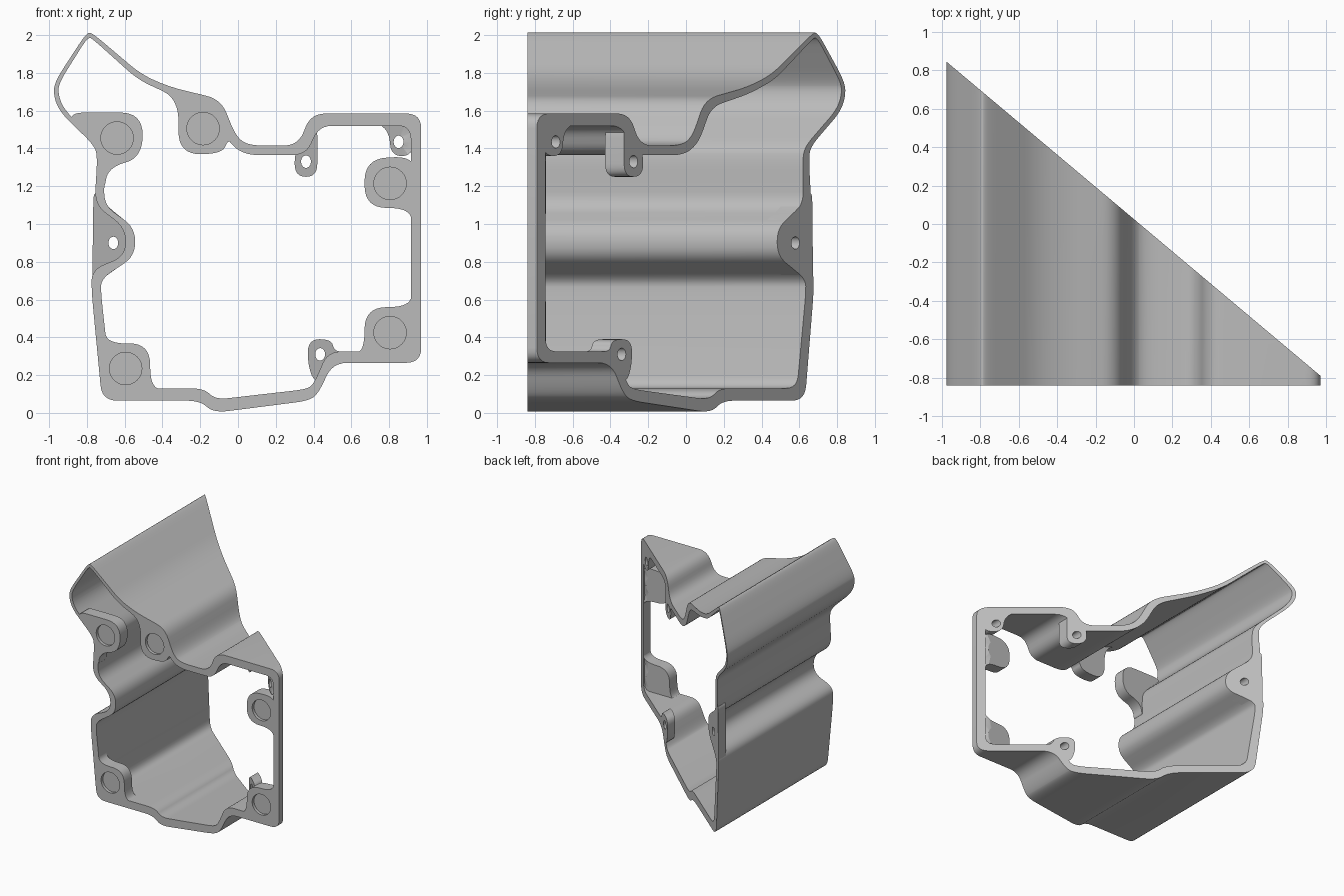
import bpy
import bmesh
import math
from mathutils import Vector

FRONT = -0.84

if "Cube" in bpy.data.objects:
    bpy.data.objects.remove(bpy.data.objects["Cube"], do_unlink=True)

grey = bpy.data.materials.new("cast grey")
grey.use_nodes = True
grey.diffuse_color = (0.5, 0.5, 0.5, 1)
grey.node_tree.nodes["Principled BSDF"].inputs["Base Color"].default_value = (0.5, 0.5, 0.5, 1)


def front_plane(x):
    return FRONT


def slant_plane(x):
    return 0.025 - 0.84 * x


def rounded(points, radius, steps=6):
    """Round every corner of a closed outline, keeping straight runs straight."""
    outline = []
    corners = [Vector(p) for p in points]
    for i, corner in enumerate(corners):
        arms = []
        for other in (corners[i - 1], corners[(i + 1) % len(corners)]):
            arm = other - corner
            arms.append(corner + arm.normalized() * min(radius, arm.length * 0.49))
        for k in range(steps + 1):
            t = k / steps
            outline.append(arms[0] * (1 - t) ** 2 + corner * 2 * t * (1 - t) + arms[1] * t ** 2)
    return outline


def ellipse(centre, rx, rz, count=32):
    turn = 2 * math.pi / count
    return [Vector((centre[0] + rx * math.cos(i * turn), centre[1] + rz * math.sin(i * turn)))
            for i in range(count)]


def prism(name, loops, near, far):
    """Fill the loops (outline first, then holes) and extrude from near(x) to far(x)."""
    bm = bmesh.new()
    edges = []
    for loop in loops:
        verts = [bm.verts.new((p.x, 0, p.y)) for p in loop]
        edges += [bm.edges.new((verts[i - 1], verts[i])) for i in range(len(verts))]
    bmesh.ops.triangle_fill(bm, edges=edges, use_beauty=True, normal=(0, -1, 0))
    near_verts = list(bm.verts)
    result = bmesh.ops.extrude_face_region(bm, geom=list(bm.faces), use_keep_orig=True)
    far_verts = [g for g in result["geom"] if isinstance(g, bmesh.types.BMVert)]
    for verts, plane in ((near_verts, near), (far_verts, far)):
        for v in verts:
            v.co.y = plane(v.co.x)
    bmesh.ops.recalc_face_normals(bm, faces=bm.faces)
    mesh = bpy.data.meshes.new(name)
    bm.to_mesh(mesh)
    bm.free()
    mesh.materials.append(grey)
    obj = bpy.data.objects.new(name, mesh)
    bpy.context.collection.objects.link(obj)
    bpy.ops.object.select_all(action="DESELECT")
    obj.select_set(True)
    bpy.context.view_layer.objects.active = obj
    bpy.ops.object.shade_smooth_by_angle(angle=math.radians(30))
    return obj


# Housing wall: outer and inner outlines, square at the front and cut on a slant behind
outer = [
    (-.8, 2.015), (-.96, 1.77), (-.98, 1.7), (-.95, 1.6), (-.755, 1.41), (-.745, 1.34),
    (-.76, 1.1), (-.595, .98), (-.595, .83), (-.775, .76), (-.775, .64), (-.72, .065),
    (-.2, .065), (-.13, 0), (.38, .065), (.43, .11), (.5, .265), (.97, .265),
    (.97, 1.585), (.385, 1.585), (.32, 1.415), (.06, 1.415), (-.01, 1.46),
    (-.09, 1.66), (-.36, 1.725), (-.51, 1.79), (-.77, 2.01)]
inner = [
    (-.795, 1.99), (-.94, 1.76), (-.955, 1.7), (-.925, 1.61), (-.72, 1.41), (-.705, 1.34),
    (-.71, 1.1), (-.545, .98), (-.545, .83), (-.725, .71), (-.725, .63), (-.67, .13),
    (-.18, .13), (-.12, .07), (.36, .125), (.4, .15), (.475, .325), (.915, .325),
    (.915, 1.52), (.43, 1.52), (.36, 1.365), (.04, 1.365), (-.05, 1.43),
    (-.13, 1.62), (-.37, 1.69), (-.53, 1.765), (-.77, 1.98)]
prism("housing_wall", [rounded(outer, .08), rounded(inner, .07)], front_plane, slant_plane)

# Front mounting bosses, each with a shallow round recess
bosses = {
    "upper_right_boss": ((-.64, 1.455), [
        (-.93, 1.59), (-.505, 1.59), (-.505, 1.35), (-.69, 1.3), (-.71, 1.16), (-.73, 1.4)]),
    "top_boss": ((-.185, 1.505), [
        (-.47, 1.74), (-.315, 1.66), (-.315, 1.37), (-.08, 1.37), (-.05, 1.46),
        (.06, 1.38), (0, 1.44), (-.11, 1.65)]),
    "upper_left_boss": ((.805, 1.215), [
        (.95, 1.36), (.67, 1.345), (.67, 1.085), (.915, 1.085), (.92, .96), (.95, .96)]),
    "lower_left_boss": ((.805, .425), [
        (.95, .68), (.92, .68), (.915, .56), (.67, .56), (.67, .32), (.58, .32),
        (.58, .29), (.95, .29)]),
    "lower_right_boss": ((-.595, .235), [
        (-.71, .48), (-.695, .365), (-.465, .37), (-.465, .13), (-.36, .125),
        (-.36, .1), (-.7, .1)]),
}


def boss_back(x):
    return min(FRONT + 0.1, slant_plane(x) - 0.005)


def recess_floor(x):
    return FRONT + 0.025


for name, (centre, outline) in bosses.items():
    recess = ellipse(centre, .086, .086)
    prism(name, [rounded(outline, .12, 8), recess], front_plane, boss_back)
    prism(name + "_floor", [recess], recess_floor, boss_back)

# Screw tabs flush with the slanted face, each with a through hole
tabs = {
    "side_tab": ((-.66, .9), [
        (-.765, 1.19), (-.7, 1.1), (-.55, .98), (-.55, .83), (-.72, .71), (-.772, .66)]),
    "neck_tab": ((.36, 1.33), [
        (.3, 1.39), (.3, 1.25), (.42, 1.25), (.42, 1.53), (.36, 1.43)]),
    "corner_tab": ((.85, 1.435), [
        (.73, 1.54), (.8, 1.49), (.81, 1.36), (.925, 1.36), (.94, 1.54)]),
    "bottom_tab": ((.435, .31), [
        (.41, .15), (.37, .25), (.37, .39), (.495, .39), (.51, .325), (.58, .325), (.53, .28)]),
}


def tab_front(x):
    return max(slant_plane(x) - 0.1, FRONT + 0.01)


for name, (centre, outline) in tabs.items():
    prism(name, [rounded(outline, .07), ellipse(centre, .026, .033, 24)], tab_front, slant_plane)
